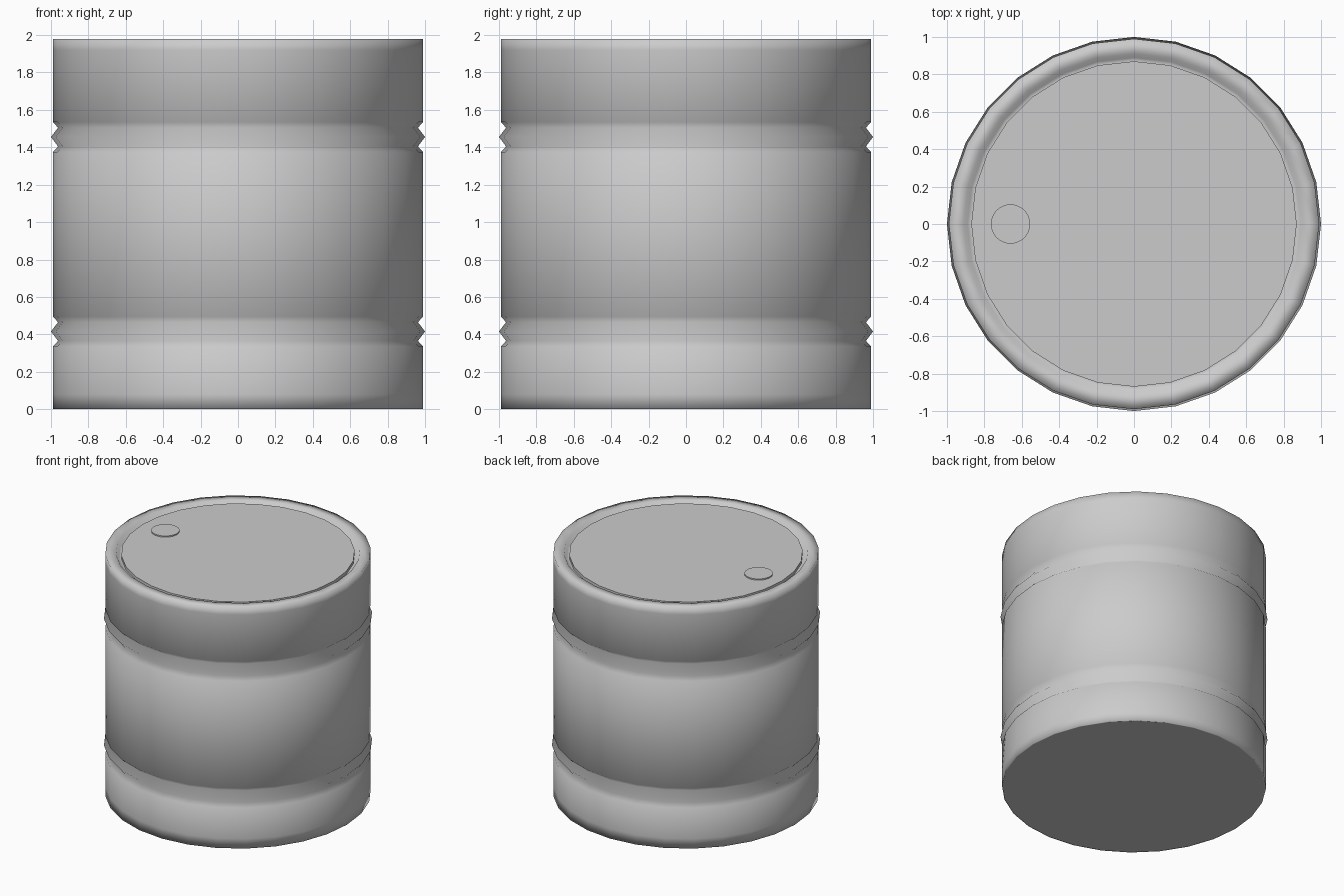
import bpy, bmesh
from math import sin, cos, tau

if "Cube" in bpy.data.objects:
    bpy.data.objects.remove(bpy.data.objects["Cube"])

SIDES = 28


def lathe(name, profile, sides, x=0.0, cap_start=False, cap_end=False, smooth=True):
    """Revolve (radius, z) points about a vertical axis; end caps stay flat."""
    bm = bmesh.new()
    rings = [[bm.verts.new((x + r * cos(tau * i / sides), r * sin(tau * i / sides), z))
              for i in range(sides)] for r, z in profile]
    for a, b in zip(rings, rings[1:]):
        for i in range(sides):
            j = (i + 1) % sides
            bm.faces.new((a[i], a[j], b[j], b[i])).smooth = smooth
    if cap_start:
        bm.faces.new(rings[0][::-1])
    if cap_end:
        bm.faces.new(rings[-1])
    mesh = bpy.data.meshes.new(name)
    bm.to_mesh(mesh)
    bm.free()
    obj = bpy.data.objects.new(name, mesh)
    bpy.context.collection.objects.link(obj)
    return obj


def rib(z):
    """Rolled hoop: a ridge with a shallow groove on each side."""
    return [(0.99, z - 0.08), (0.962, z - 0.05), (1.0, z), (0.962, z + 0.05), (0.99, z + 0.08)]


# Shell: flat base, two ribs, rolled top rim and the channel around the lid
shell = [(0.98, 0), (0.99, 0.0), (0.99, 0.08)]
shell += rib(0.415) + rib(1.455)
shell += [(0.99, 1.92), (0.99, 1.98), (0.91, 1.98), (0.89, 1.945), (0.87, 1.945)]
lathe("barrel_shell", shell, SIDES, cap_start=True)

# Lid plate
lathe("lid", [(0.87, 1.945), (0.87, 1.97)], SIDES, cap_end=True)

# Bung cap on the lid
lathe("bung_cap", [(0.105, 1.97), (0.105, 1.98)], 32, x=-0.66, cap_end=True)
